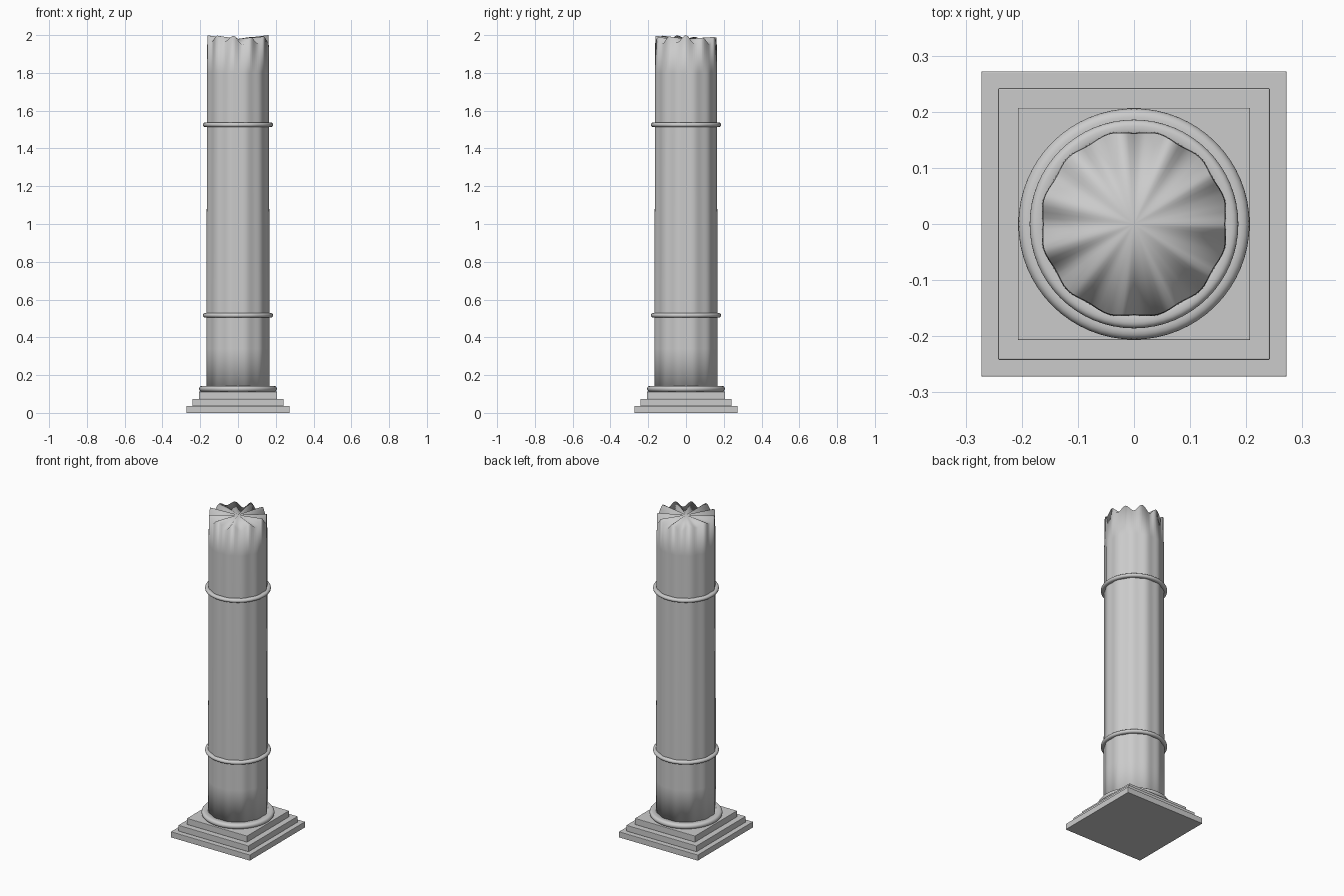
import bpy, bmesh, math, random

if "Cube" in bpy.data.objects:
    bpy.data.objects.remove(bpy.data.objects["Cube"])

random.seed(4)


def make_object(name, bm):
    bmesh.ops.recalc_face_normals(bm, faces=bm.faces)
    mesh = bpy.data.meshes.new(name)
    bm.to_mesh(mesh)
    bm.free()
    obj = bpy.data.objects.new(name, mesh)
    bpy.context.collection.objects.link(obj)
    return obj


def slab(name, half, z0, z1):
    bm = bmesh.new()
    bmesh.ops.create_cube(bm, size=1)
    for v in bm.verts:
        v.co = (v.co.x * 2 * half, v.co.y * 2 * half, z0 + (v.co.z + 0.5) * (z1 - z0))
    obj = make_object(name, bm)
    bev = obj.modifiers.new("soft_edge", 'BEVEL')
    bev.width = 0.002
    bev.segments = 2


def ring(name, inner, outer, z0, z1, segs=64):
    # band with a rounded outer edge, swept around the shaft
    h = (z1 - z0) / 2
    profile = [(inner, z0)]
    for i in range(9):
        a = -math.pi / 2 + math.pi * i / 8
        profile.append((outer - h + h * math.cos(a), z0 + h + h * math.sin(a)))
    profile.append((inner, z1))
    bm = bmesh.new()
    loops = []
    for s in range(segs):
        t = 2 * math.pi * s / segs
        loops.append([bm.verts.new((r * math.cos(t), r * math.sin(t), z)) for r, z in profile])
    n = len(profile)
    for s in range(segs):
        a, b = loops[s], loops[(s + 1) % segs]
        for i in range(n):
            bm.faces.new((a[i], b[i], b[(i + 1) % n], a[(i + 1) % n]))
    for f in bm.faces:
        f.smooth = True
    make_object(name, bm)


# Stepped square base
slab("base_lower_step", 0.272, 0.0, 0.036)
slab("base_middle_step", 0.242, 0.036, 0.073)
slab("base_upper_step", 0.207, 0.073, 0.112)

# Round mouldings
ring("base_moulding", 0.15, 0.206, 0.112, 0.143)
ring("lower_band", 0.15, 0.186, 0.505, 0.528)
ring("upper_band", 0.15, 0.186, 1.514, 1.537)

# Shallow fluted shaft with a broken, rippled top
SEGS, FLUTES, LOBES = 96, 12, 11
peaks = [random.uniform(1.985, 2.0) for _ in range(LOBES)]
peaks[0] = 2.0
dips = [random.uniform(1.945, 1.972) for _ in range(LOBES)]


def rim_height(t):
    u = t / (2 * math.pi) * LOBES
    k = int(round(u))
    d = dips[int(math.floor(u)) % LOBES]
    blend = 0.5 + 0.5 * math.cos(2 * math.pi * u)
    return d + (peaks[k % LOBES] - d) * blend


bm = bmesh.new()
rows = []
for z, r in [(0.11, 0.168), (0.34, 0.168), (1.03, 0.167), (1.8, 0.165), (None, 0.164)]:
    row = []
    for s in range(SEGS):
        t = 2 * math.pi * s / SEGS
        rad = r - 0.0025 * math.cos(FLUTES * t)
        row.append(bm.verts.new((rad * math.cos(t), rad * math.sin(t),
                                 rim_height(t) if z is None else z)))
    rows.append(row)
for a, b in zip(rows, rows[1:]):
    for s in range(SEGS):
        n = (s + 1) % SEGS
        bm.faces.new((a[s], a[n], b[n], b[s]))
# fan caps from the centre
for row, z in ((rows[0], 0.11), (rows[-1], 1.98)):
    c = bm.verts.new((0, 0, z))
    for s in range(SEGS):
        bm.faces.new((row[s], row[(s + 1) % SEGS], c))
for f in bm.faces:
    f.smooth = True
make_object("shaft", bm)
